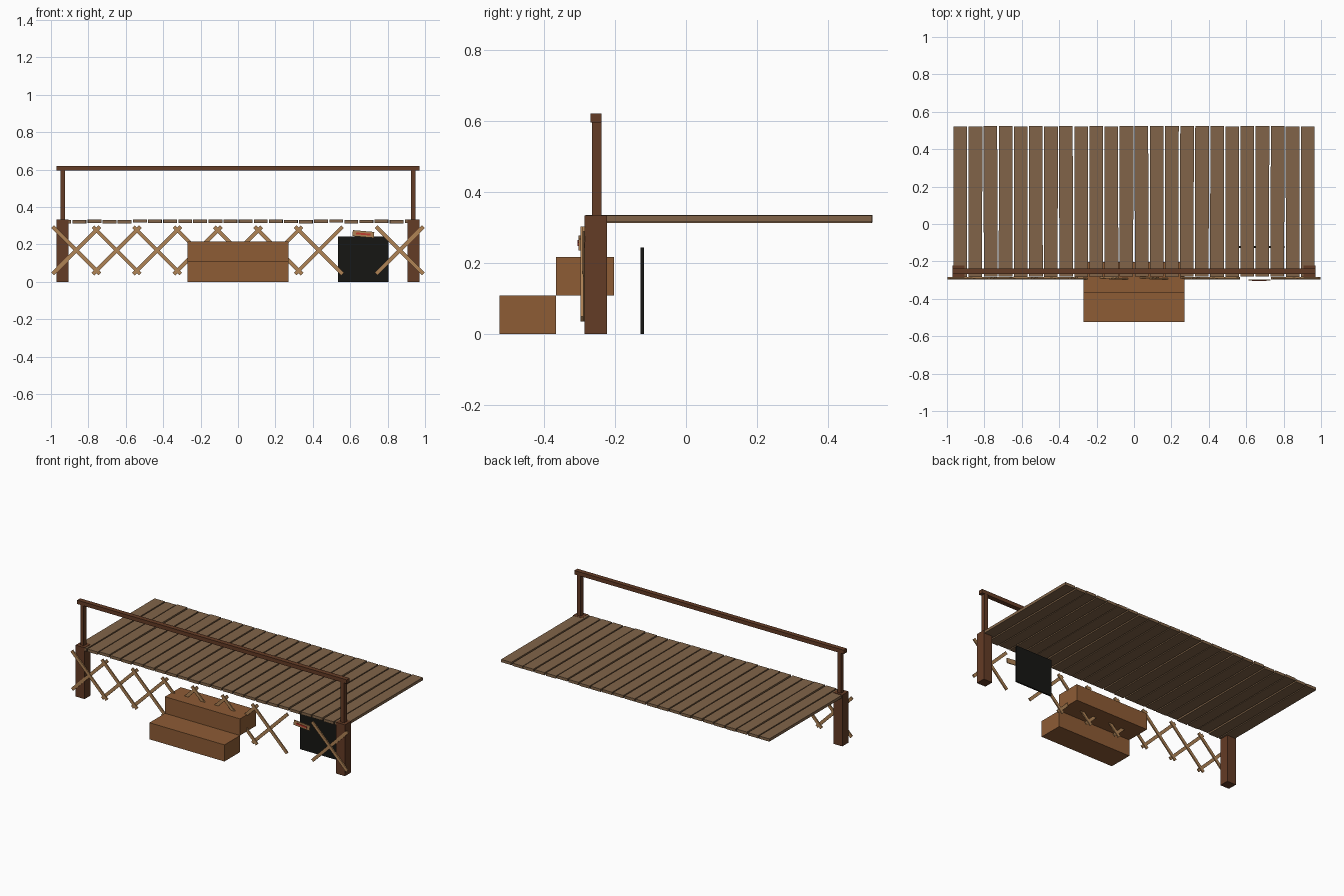
import bpy, random
from math import radians
from mathutils import Matrix

if "Cube" in bpy.data.objects:
    bpy.data.objects.remove(bpy.data.objects["Cube"])

random.seed(4)


def material(name, rgb):
    m = bpy.data.materials.new(name)
    m.diffuse_color = [(c / 255) ** 2.2 for c in rgb] + [1]
    m.use_nodes = True
    m.node_tree.nodes["Principled BSDF"].inputs["Base Color"].default_value = m.diffuse_color
    return m


PLANK = material("weathered_wood", (128, 100, 74))
POST = material("dark_wood", (100, 62, 42))
STEP = material("step_wood", (140, 92, 56))
SLAT = material("lattice_wood", (174, 130, 86))
DARK = material("opening_black", (28, 28, 26))
RED = material("red_paint", (190, 62, 50))


def box(name, x, y, z, mat, tilt=0, yaw=0):
    """Box from (min, max) ranges; tilt turns about y, yaw about z (degrees)."""
    c = [sum(r) / 2 for r in (x, y, z)]
    s = [r[1] - r[0] for r in (x, y, z)]
    bpy.ops.mesh.primitive_cube_add(size=1)
    o = bpy.context.object
    o.name = name
    o.data.transform(Matrix.Diagonal((*s, 1)))
    o.location = c
    o.rotation_euler = (0, radians(tilt), radians(yaw))
    o.data.materials.append(mat)
    return o


# Deck planks, slightly uneven
N = 24
pitch = 1.938 / N
for i in range(N):
    cx = -0.969 + pitch * (i + 0.5)
    dz = random.uniform(-0.002, 0.002)
    dy = random.uniform(-0.002, 0.002)
    box(f"deck_plank_{i + 1}", (cx - 0.0365, cx + 0.0365), (-0.282 + dy, 0.523 + dy),
        (0.3145 + dz, 0.3325 + dz), PLANK, yaw=random.uniform(-0.2, 0.2))

# Corner posts and railing uprights
for side, s in (("left", -1), ("right", 1)):
    box(f"{side}_post", (s * 0.9375 - 0.0325, s * 0.9375 + 0.0325),
        (-0.285, -0.222), (0, 0.334), POST)
    box(f"{side}_rail_upright", (s * 0.9375 - 0.0125, s * 0.9375 + 0.0125),
        (-0.265, -0.238), (0.33, 0.6), POST)
box("top_rail", (-0.97, 0.97), (-0.268, -0.237), (0.595, 0.62), POST)

# Front steps
box("lower_step", (-0.27, 0.27), (-0.525, -0.365), (0, 0.108), STEP)
box("upper_step", (-0.27, 0.27), (-0.365, -0.203), (0.108, 0.216), STEP)

# Lattice crosses, one bay left open on the right
for i in range(9):
    if i == 7:
        continue
    cx = (i - 4) * 0.2162
    for n, angle, y in (("a", 45, -0.2925), ("b", -45, -0.2875)):
        box(f"lattice_{i + 1}_{n}", (cx - 0.179, cx + 0.179), (y - 0.004, y + 0.004),
            (0.1585, 0.1785), SLAT, tilt=angle)

# Dark opening behind the missing bay
box("crawlspace_opening", (0.535, 0.805), (-0.128, -0.118), (0, 0.243), DARK)

# Small crooked sign with a red stripe
box("sign_board", (0.6125, 0.7275), (-0.302, -0.296), (0.24, 0.272), SLAT, tilt=5)
box("sign_stripe", (0.632, 0.708), (-0.305, -0.301), (0.251, 0.261), RED, tilt=5)
